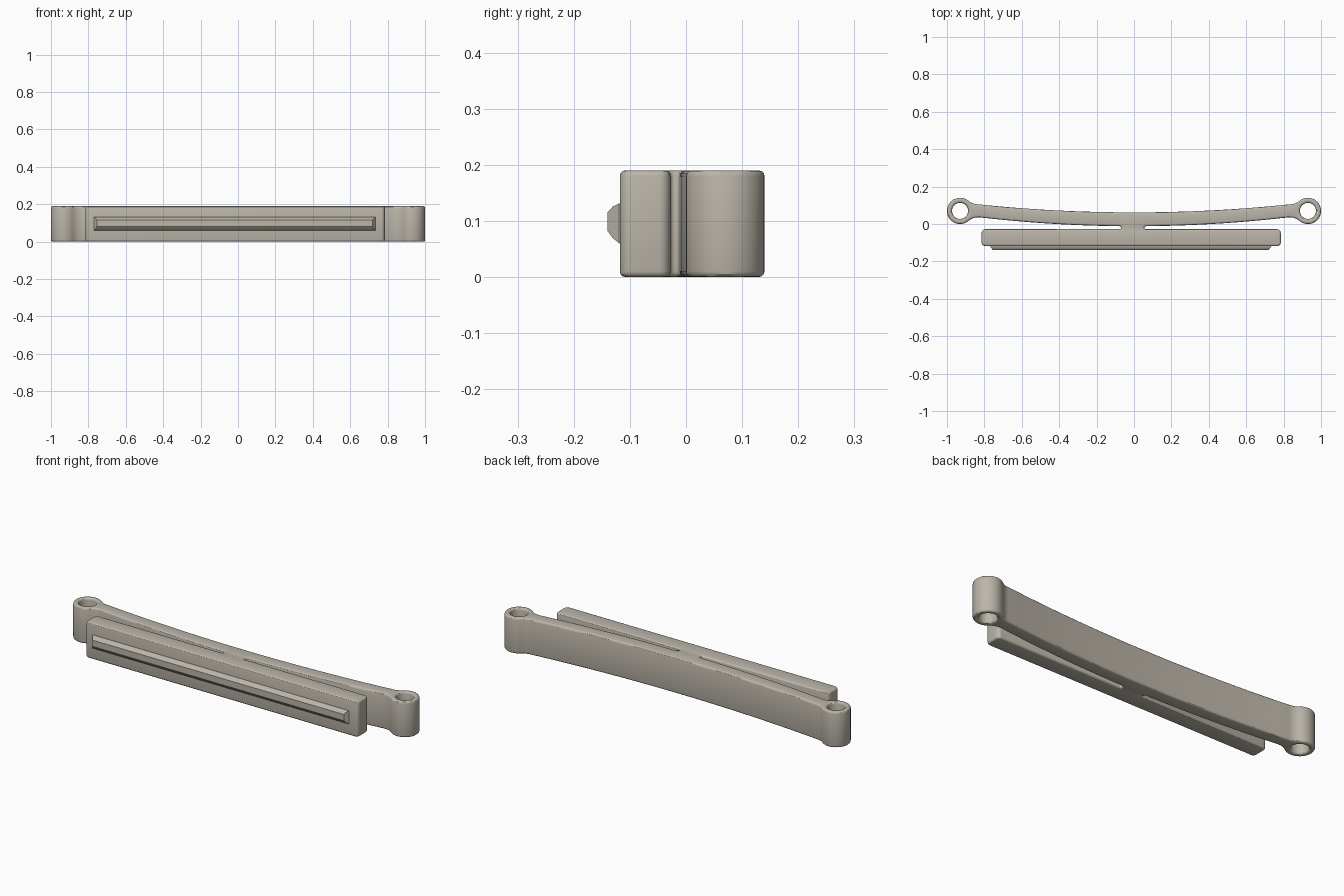
import bpy, bmesh, math
from mathutils import Vector

if "Cube" in bpy.data.objects:
    bpy.data.objects.remove(bpy.data.objects["Cube"])

HEIGHT, BEVEL = 0.19, 0.01
RING_X, RING_Y, RING_R, HOLE_R = 0.93, 0.07, 0.07, 0.043

mat = bpy.data.materials.new("warm grey")
mat.diffuse_color = (0.50, 0.465, 0.40, 1)
mat.use_nodes = True
mat.node_tree.nodes["Principled BSDF"].inputs["Base Color"].default_value = mat.diffuse_color


def arc(cx, cy, r, a0, a1, n):
    return [(cx + r * math.cos(math.radians(a0 + (a1 - a0) * i / n)),
             cy + r * math.sin(math.radians(a0 + (a1 - a0) * i / n))) for i in range(n + 1)]


def bend(p0, p1, p2, n=6):
    """Quadratic curve, used for the fillets next to the rings."""
    return [tuple((1 - t) ** 2 * a + 2 * t * (1 - t) * b + t * t * c for a, b, c in zip(p0, p1, p2))
            for t in (i / n for i in range(n + 1))]


def half_outline(bar_end, web):
    """Right half, counter-clockwise: front bar, slot, curved arm, end ring, arm back."""
    xs = [web + 0.01 + (0.83 - web - 0.01) * i / 16 for i in range(16)]
    pts = arc(bar_end - 0.02, -0.098, 0.02, -90, 0, 5)
    pts += arc(bar_end - 0.02, -0.048, 0.02, 0, 90, 5)
    pts += arc(web + 0.008, -0.020, 0.008, 270, 180, 4)
    pts += arc(web + 0.008, -0.020, 0.008, 180, 90, 4)[1:-1]
    pts += [(x, -0.012 + 0.07 * x * x) for x in xs]
    pts += bend((0.83, 0.036), (0.862, 0.036), (0.885, 0.0164))[:-1]
    pts += arc(RING_X, RING_Y, RING_R, -130, 130, 36)
    pts += bend((0.885, 0.1236), (0.862, 0.105), (0.83, 0.105))[1:]
    pts += [(x, 0.062 + 0.062 * x * x) for x in reversed(xs)]
    return pts


def inset(loop, d):
    """Move a loop towards the solid side, which lies on its left."""
    out = []
    for i, p in enumerate(loop):
        p = Vector(p)
        a = (p - Vector(loop[i - 1])).normalized()
        b = (Vector(loop[(i + 1) % len(loop)]) - p).normalized()
        na, nb = Vector((-a.y, a.x)), Vector((-b.y, b.x))
        out.append(p + (na + nb) * d / max(0.3, 1 + na.dot(nb)))
    return out


def finish(name, bm):
    bmesh.ops.recalc_face_normals(bm, faces=bm.faces[:])
    mesh = bpy.data.meshes.new(name)
    bm.to_mesh(mesh)
    bm.free()
    mesh.materials.append(mat)
    ob = bpy.data.objects.new(name, mesh)
    bpy.context.collection.objects.link(ob)
    bpy.ops.object.select_all(action='DESELECT')
    ob.select_set(True)
    bpy.context.view_layer.objects.active = ob
    bpy.ops.object.shade_smooth_by_angle(angle=math.radians(30))
    return ob


def rounded_slab(name, loops):
    """Extrude loops (outer and holes) upwards with rounded top and bottom rims."""
    steps = [math.radians(a) for a in (0, 30, 60, 90)]
    levels = [(BEVEL * (1 - math.sin(a)), BEVEL * (1 - math.cos(a))) for a in steps]
    levels += [(d, HEIGHT - z) for d, z in reversed(levels)]
    bm = bmesh.new()
    caps = [[], []]
    for loop in loops:
        rings = [[bm.verts.new((p.x, p.y, z)) for p in inset(loop, d)] for d, z in levels]
        n = len(loop)
        for low, high in zip(rings, rings[1:]):
            for i in range(n):
                j = (i + 1) % n
                bm.faces.new((low[i], low[j], high[j], high[i]))
        for cap, ring in zip(caps, (rings[0], rings[-1])):
            cap += [bm.edges.get((ring[i], ring[(i + 1) % n])) for i in range(n)]
    for cap, side in zip(caps, (-1, 1)):
        bmesh.ops.triangle_fill(bm, edges=cap, use_beauty=True, normal=(0, 0, side))
    return finish(name, bm)


# Body: front bar, connecting web, bowed arm and end rings
right = half_outline(0.785, 0.055)
left = [(-x, y) for x, y in reversed(half_outline(0.815, 0.07))]
holes = [arc(s * RING_X, RING_Y, HOLE_R, 360, 0, 40)[:-1] for s in (-1, 1)]
rounded_slab("arm_and_bar", [right + left] + holes)

# Raised rib with sloping sides on the front of the bar
bm = bmesh.new()
rings = []
for y, x0, x1, z0, z1 in ((-0.112, -0.77, 0.735, 0.06, 0.131),
                          (-0.119, -0.77, 0.735, 0.06, 0.131),
                          (-0.130, -0.762, 0.727, 0.069, 0.126),
                          (-0.140, -0.754, 0.719, 0.082, 0.115)):
    rings.append([bm.verts.new((x, y, z)) for x, z in ((x0, z0), (x1, z0), (x1, z1), (x0, z1))])
for a, b in zip(rings, rings[1:]):
    for i in range(4):
        j = (i + 1) % 4
        bm.faces.new((a[i], a[j], b[j], b[i]))
bm.faces.new(rings[0])
bm.faces.new(rings[-1])
finish("front_rib", bm)
